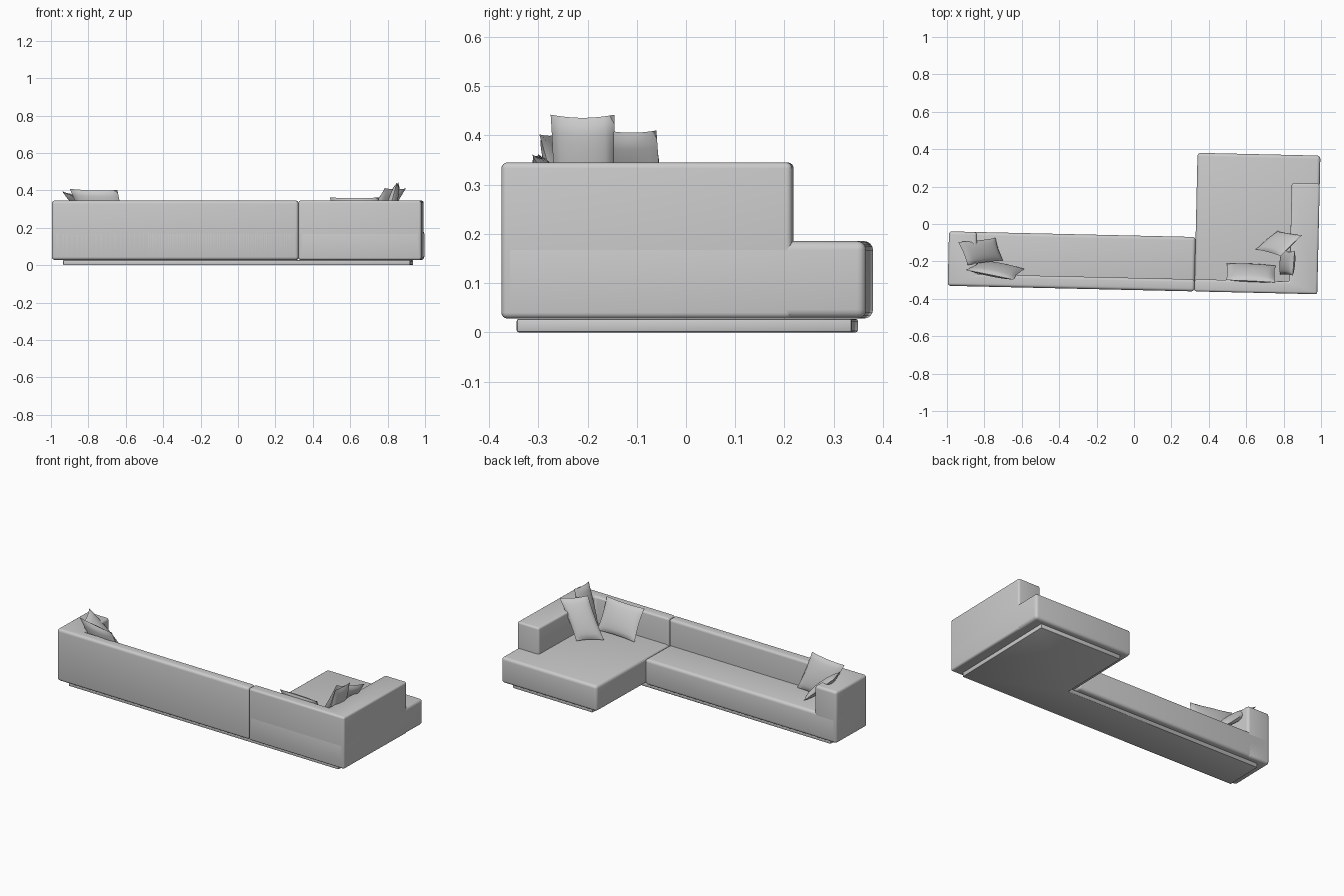
import bpy, bmesh, math
from mathutils import Vector, Matrix

if "Cube" in bpy.data.objects:
    bpy.data.objects.remove(bpy.data.objects["Cube"])

TURN = Matrix.Rotation(math.radians(-1.3), 4, 'Z')   # sofa sits slightly turned


def finish(bm, name, angle=40):
    bmesh.ops.recalc_face_normals(bm, faces=bm.faces)
    me = bpy.data.meshes.new(name)
    bm.to_mesh(me)
    bm.free()
    ob = bpy.data.objects.new(name, me)
    bpy.context.collection.objects.link(ob)
    bpy.ops.object.select_all(action='DESELECT')
    ob.select_set(True)
    bpy.context.view_layer.objects.active = ob
    bpy.ops.object.shade_smooth_by_angle(angle=math.radians(angle))
    return ob


def prism(name, outline, z0, z1, bevel, segments=4):
    """Extruded plan outline with rounded edges."""
    bm = bmesh.new()
    face = bm.faces.new([bm.verts.new((x, y, z0)) for x, y in outline])
    ext = bmesh.ops.extrude_face_region(bm, geom=[face])
    top = [v for v in ext['geom'] if isinstance(v, bmesh.types.BMVert)]
    bmesh.ops.translate(bm, verts=top, vec=(0, 0, z1 - z0))
    bmesh.ops.recalc_face_normals(bm, faces=bm.faces)
    bmesh.ops.bevel(bm, geom=bm.edges[:], offset=bevel, segments=segments,
                    profile=0.5, affect='EDGES')
    bmesh.ops.transform(bm, matrix=TURN, verts=bm.verts)
    return finish(bm, name)


def rect(x0, x1, y0, y1):
    return [(x0, y0), (x1, y0), (x1, y1), (x0, y1)]


def pillow(name, top_a, top_b, low_b, low_a, thick=0.05, n=14):
    """Puffed cushion spanned between four corners, pinched at its seam."""
    a, b, c, d = (Vector(p) for p in (top_a, top_b, low_b, low_a))
    normal = (b - a + c - d).cross(d - a + c - b).normalized()
    centre = (a + b + c + d) / 4
    bm = bmesh.new()
    for side in (1, -1):
        grid = []
        for i in range(n + 1):
            row = []
            for j in range(n + 1):
                u, v = i / n, j / n
                p = a.lerp(b, u).lerp(d.lerp(c, u), v)
                pu, pv = 1 - (2 * u - 1) ** 2, 1 - (2 * v - 1) ** 2
                edge = max(abs(2 * u - 1), abs(2 * v - 1)) ** 4
                p = p.lerp(centre, 0.05 * edge * max(pu, pv))
                p += normal * side * thick / 2 * (pu * pv) ** 0.5
                row.append(bm.verts.new(p))
            grid.append(row)
        for i in range(n):
            for j in range(n):
                bm.faces.new((grid[i][j], grid[i + 1][j],
                              grid[i + 1][j + 1], grid[i][j + 1]))
    bmesh.ops.remove_doubles(bm, verts=bm.verts, dist=0.0005)
    return finish(bm, name, 60)


# Main dimensions in the sofa's own axes
L, R, SPLIT = -0.988, 0.988, 0.331
BACK, FRONT, CHAISE = -0.353, -0.062, 0.388
BACK_IN, ARM = -0.288, 0.150
Z0, SEAT, TOP = 0.028, 0.185, 0.345

# Recessed L-shaped plinth
prism("plinth", [(L + 0.06, BACK + 0.03), (R - 0.06, BACK + 0.03),
                 (R - 0.06, CHAISE - 0.03), (SPLIT + 0.05, CHAISE - 0.03),
                 (SPLIT + 0.05, FRONT - 0.03), (L + 0.06, FRONT - 0.03)],
      0.0, 0.027, 0.004, 2)

# Seats
prism("long_seat", rect(L, SPLIT, BACK, FRONT), Z0, SEAT, 0.018)
prism("chaise_seat", rect(SPLIT, R, BACK, CHAISE), Z0, SEAT, 0.018)

# Backs joined with their arms
prism("left_back_and_arm", [(L, BACK), (SPLIT, BACK), (SPLIT, BACK_IN),
                            (L + ARM, BACK_IN), (L + ARM, FRONT), (L, FRONT)],
      Z0, TOP, 0.016)
prism("right_back_and_arm", [(SPLIT, BACK), (R, BACK), (R, 0.238),
                             (R - ARM, 0.238), (R - ARM, BACK_IN), (SPLIT, BACK_IN)],
      Z0, TOP, 0.012)

# Loose pillows leaning on arms and back
pillow("left_arm_pillow", (-0.94, -0.096, 0.395), (-0.89, -0.22, 0.375),
       (-0.70, -0.195, 0.20), (-0.74, -0.075, 0.21))
pillow("left_back_pillow", (-0.90, -0.246, 0.408), (-0.645, -0.298, 0.402),
       (-0.585, -0.24, 0.19), (-0.82, -0.195, 0.19))
pillow("right_back_pillow", (0.492, -0.30, 0.362), (0.755, -0.313, 0.362),
       (0.758, -0.222, 0.19), (0.495, -0.21, 0.19))
pillow("right_arm_pillow", (0.85, -0.275, 0.442), (0.86, -0.145, 0.442),
       (0.79, -0.14, 0.19), (0.78, -0.27, 0.19))
pillow("right_front_pillow", (0.785, -0.172, 0.412), (0.898, -0.060, 0.41),
       (0.767, -0.037, 0.19), (0.65, -0.135, 0.19), 0.045)
